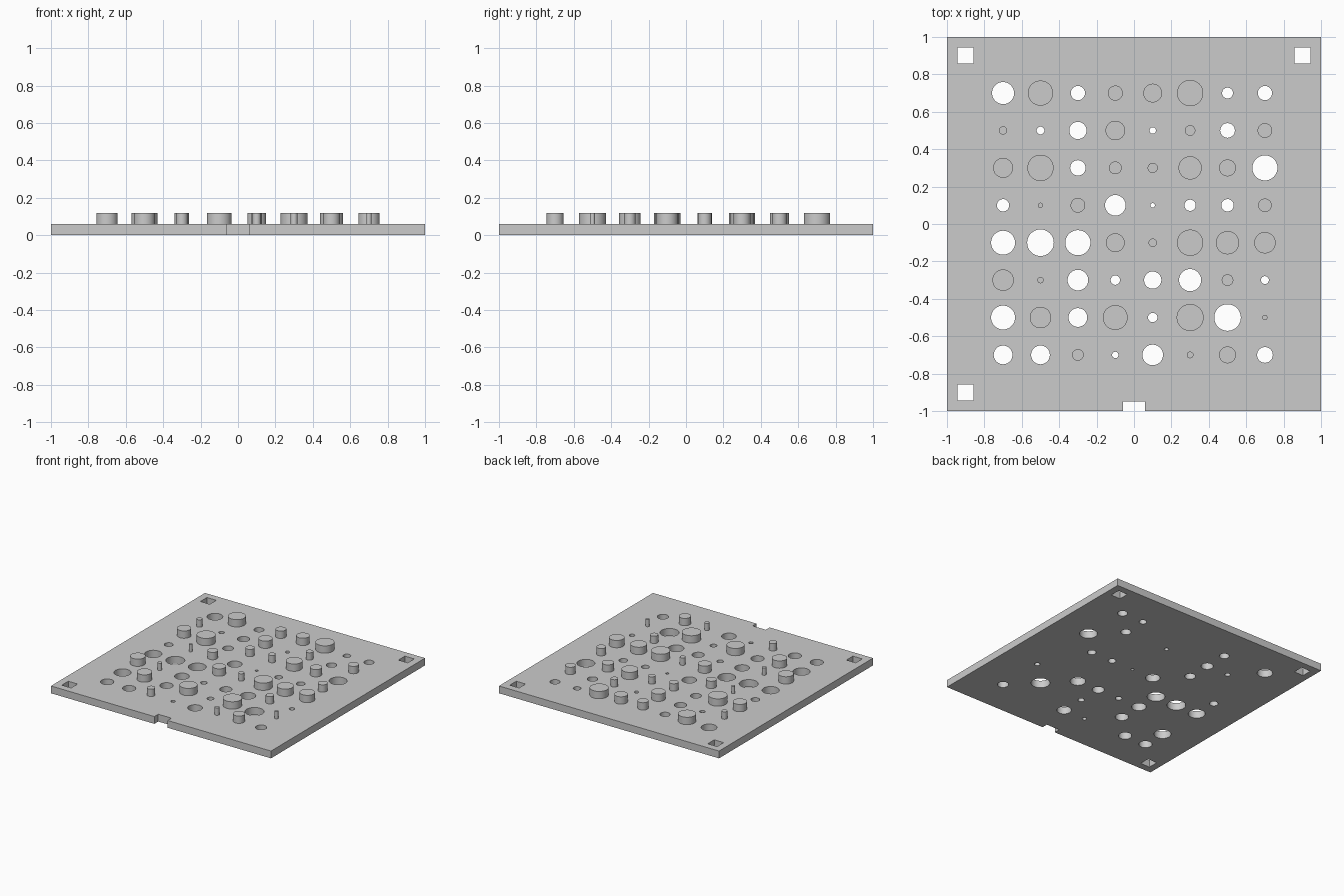
import bpy
import bmesh
from mathutils import Matrix

cube = bpy.data.objects.get("Cube")
if cube:
    bpy.data.objects.remove(cube, do_unlink=True)

THICK, PEG_TOP, PITCH, SIDES = 0.06, 0.12, 0.2, 64

grey = bpy.data.materials.new("plain_grey")
grey.use_nodes = True
grey.diffuse_color = (0.6, 0.6, 0.6, 1)
grey.node_tree.nodes["Principled BSDF"].inputs["Base Color"].default_value = (0.6, 0.6, 0.6, 1)


def add_box(bm, x, y, z, sx, sy, sz):
    bmesh.ops.create_cube(bm, size=1, matrix=Matrix.Translation((x, y, z))
                          @ Matrix.Diagonal((sx, sy, sz, 1)))


def add_cylinder(bm, x, y, r, z0, z1):
    bmesh.ops.create_cone(bm, cap_ends=True, segments=SIDES, radius1=r, radius2=r,
                          depth=z1 - z0, matrix=Matrix.Translation((x, y, (z0 + z1) / 2)))


def make_object(name, bm):
    mesh = bpy.data.meshes.new(name)
    bm.to_mesh(mesh)
    bm.free()
    mesh.materials.append(grey)
    obj = bpy.data.objects.new(name, mesh)
    bpy.context.collection.objects.link(obj)
    return obj


def smooth(obj):
    bpy.ops.object.select_all(action="DESELECT")
    obj.select_set(True)
    bpy.context.view_layer.objects.active = obj
    bpy.ops.object.shade_smooth_by_angle()


# Radii in thousandths, back row first: positive is a peg, negative a hole
ROWS = [
    "-59 67 -38 40 50 70 -29 -38",
    "22 -21 -46 52 -17 28 -39 39",
    "53 70 -41 34 27 62 45 -67",
    "-33 14 39 -55 -12 -30 -33 36",
    "-64 -71 -67 50 22 70 62 57",
    "57 17 -55 -25 -46 -59 31 -21",
    "-64 57 -50 66 -25 72 -71 14",
    "-50 -50 31 -17 -55 18 45 -42",
]

pegs, cuts = bmesh.new(), bmesh.new()
for j, row in enumerate(ROWS):
    for i, value in enumerate(row.split()):
        x, y, r = (i - 3.5) * PITCH, (3.5 - j) * PITCH, int(value) / 1000
        if r > 0:
            add_cylinder(pegs, x, y, r, THICK, PEG_TOP)
        else:
            add_cylinder(cuts, x, y, -r, -0.1, 0.2)

# Square corner holes and the front edge notch
for x, y in ((-0.9, 0.9), (0.9, 0.9), (-0.9, -0.9)):
    add_box(cuts, x, y, 0, 0.085, 0.085, 0.4)
add_box(cuts, 0, -1, 0, 0.12, 0.1, 0.4)

# Base plate
plate = bmesh.new()
add_box(plate, 0, 0, THICK / 2, 2, 2, THICK)
base_plate = make_object("base_plate", plate)

# Cut the holes, then drop the cutter
cutter = make_object("hole_cutter", cuts)
cutter.hide_render = True
boolean = base_plate.modifiers.new("holes", "BOOLEAN")
boolean.operation = "DIFFERENCE"
boolean.solver = "EXACT"
boolean.object = cutter
bpy.context.view_layer.objects.active = base_plate
bpy.ops.object.modifier_apply(modifier=boolean.name)
bpy.data.objects.remove(cutter, do_unlink=True)
smooth(base_plate)

# Round pegs standing on the plate
smooth(make_object("round_pegs", pegs))
